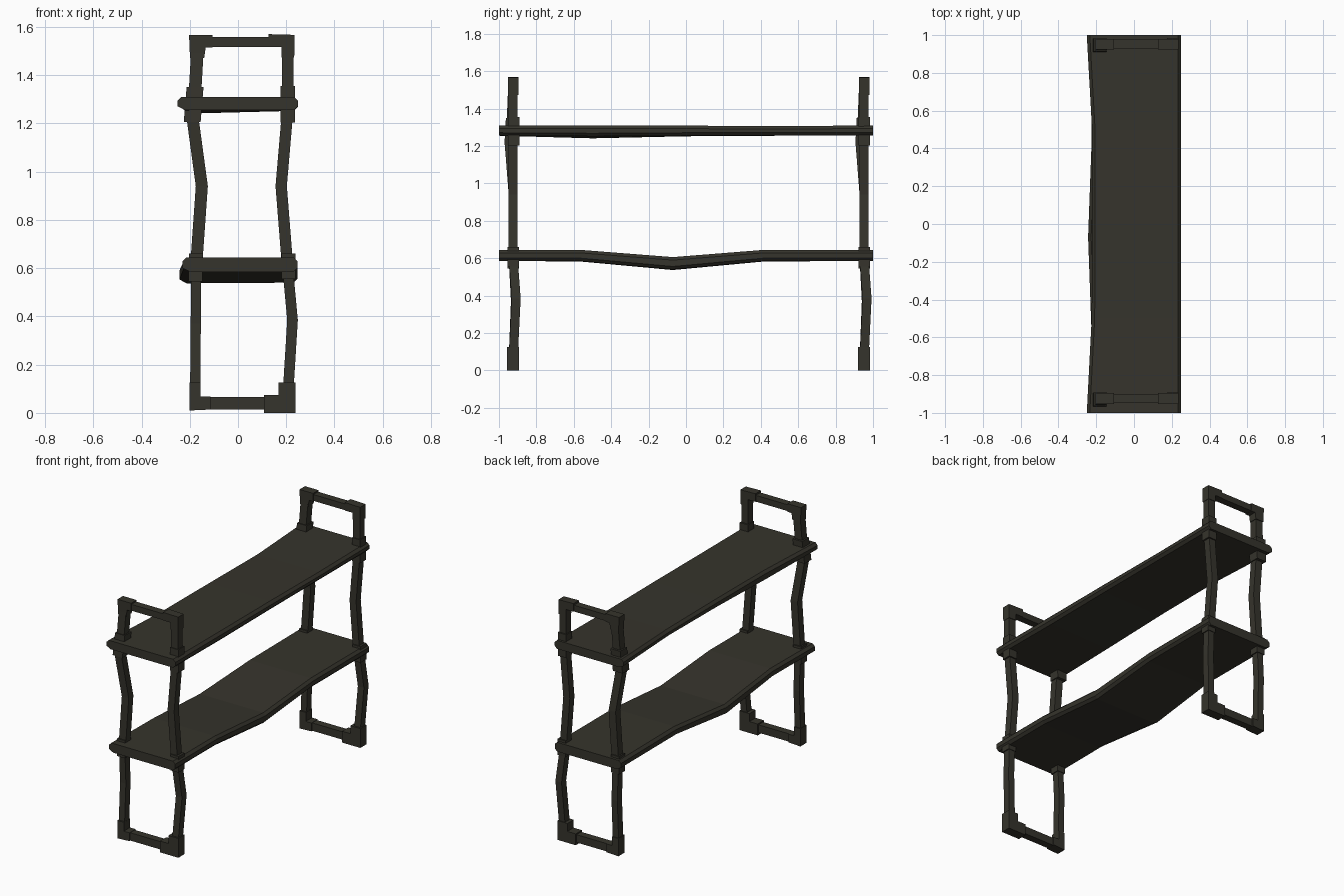
import bpy, bmesh

if "Cube" in bpy.data.objects:
    bpy.data.objects.remove(bpy.data.objects["Cube"])

mat = bpy.data.materials.new("dark weathered metal")
mat.diffuse_color = (0.036, 0.034, 0.025, 1)
mat.use_nodes = True
mat.node_tree.nodes["Principled BSDF"].inputs["Base Color"].default_value = mat.diffuse_color


def loft(bm, rings):
    """Skin a list of equal-sized point rings and cap both ends."""
    vs = [[bm.verts.new(p) for p in ring] for ring in rings]
    n = len(vs[0])
    for a, b in zip(vs, vs[1:]):
        for i in range(n):
            j = (i + 1) % n
            bm.faces.new((a[i], a[j], b[j], b[i]))
    bm.faces.new(vs[0][::-1])
    bm.faces.new(vs[-1])


def post(bm, path, hx, hy):
    """Square post through (x, y, z) points."""
    loft(bm, [[(x - hx, y - hy, z), (x + hx, y - hy, z),
               (x + hx, y + hy, z), (x - hx, y + hy, z)] for x, y, z in path])


def ell(bm, pts, hy):
    """Corner block: x-z outline extruded along y."""
    loft(bm, [[(x, y, z) for x, z in pts] for y in (-hy, hy)])


def finish(bm, name, y=0.0):
    bmesh.ops.recalc_face_normals(bm, faces=bm.faces)
    me = bpy.data.meshes.new(name)
    bm.to_mesh(me)
    bm.free()
    me.materials.append(mat)
    ob = bpy.data.objects.new(name, me)
    ob.location.y = y
    bpy.context.collection.objects.link(ob)


def posts():
    bm = bmesh.new()
    # back leg
    post(bm, [(-.178, 0, .06), (-.175, .012, .37), (-.174, 0, .6)], .021, .024)
    post(bm, [(-.174, 0, .6), (-.15, 0, .94), (-.188, -.022, 1.22)], .025, .024)
    post(bm, [(-.18, -.01, 1.3), (-.166, 0, 1.54)], .026, .026)
    # front leg
    post(bm, [(.206, 0, .06), (.226, .016, .385), (.206, 0, .6)], .022, .024)
    post(bm, [(.206, 0, .6), (.179, 0, .94), (.203, 0, 1.22)], .0235, .024)
    post(bm, [(.206, 0, 1.25), (.206, 0, 1.54)], .0245, .024)
    return bm


def bars():
    bm = bmesh.new()
    ell(bm, [(-.17, .015), (.2, .015), (.2, .066), (-.17, .066)], .024)
    ell(bm, [(-.17, 1.517), (.2, 1.517), (.2, 1.558), (-.17, 1.558)], .024)
    return bm


def corners():
    bm = bmesh.new()
    # bottom
    ell(bm, [(-.201, .01), (-.114, .014), (-.114, .068), (-.155, .068),
             (-.155, .126), (-.201, .126)], .032)
    ell(bm, [(.107, 0), (.239, 0), (.239, .126), (.167, .126),
             (.167, .074), (.107, .074)], .032)
    # top
    ell(bm, [(-.203, 1.567), (-.199, 1.472), (-.14, 1.472), (-.134, 1.514),
             (-.105, 1.514), (-.105, 1.567)], .028)
    ell(bm, [(.235, 1.567), (.233, 1.474), (.18, 1.474), (.18, 1.517),
             (.126, 1.517), (.126, 1.57)], .028)
    return bm


def collars():
    bm = bmesh.new()
    post(bm, [(-.176, 0, .545), (-.175, 0, .66)], .029, .031)
    post(bm, [(.21, 0, .555), (.209, 0, .66)], .029, .031)
    post(bm, [(-.19, -.012, 1.205), (-.178, -.004, 1.35)], .035, .035)
    post(bm, [(.206, .002, 1.203), (.206, .002, 1.355)], .03, .031)
    return bm


# two identical end frames
for side, y in (("front", -.924), ("back", .952)):
    finish(posts(), side + "_frame_legs", y)
    finish(bars(), side + "_frame_bars", y)
    finish(corners(), side + "_frame_corner_blocks", y)
    finish(collars(), side + "_frame_collars", y)


def shelf(name, stations):
    """Chamfered plank; stations are (y, left x, right x, bottom left z, bottom right z, top z)."""
    bm = bmesh.new()
    c = .016
    loft(bm, [[(l + .03, y, bl), (r - c, y, br), (r, y, br + c), (r, y, t - c),
               (r - c, y, t), (l + c, y, t), (l, y, t - c), (l, y, bl + c)]
              for y, l, r, bl, br, t in stations])
    finish(bm, name)


shelf("lower_shelf", [(-1, -.23, .247, .585, .585, .645),
                      (-.57, -.225, .247, .583, .585, .645),
                      (-.07, -.243, .247, .537, .54, .606),
                      (.42, -.225, .247, .583, .585, .645),
                      (1, -.23, .247, .585, .585, .645)])
shelf("upper_shelf", [(-1, -.25, .248, 1.255, 1.255, 1.31),
                      (-.5, -.224, .248, 1.241, 1.252, 1.309),
                      (0, -.222, .248, 1.252, 1.255, 1.309),
                      (.5, -.222, .248, 1.255, 1.255, 1.306),
                      (1, -.25, .248, 1.255, 1.255, 1.31)])
